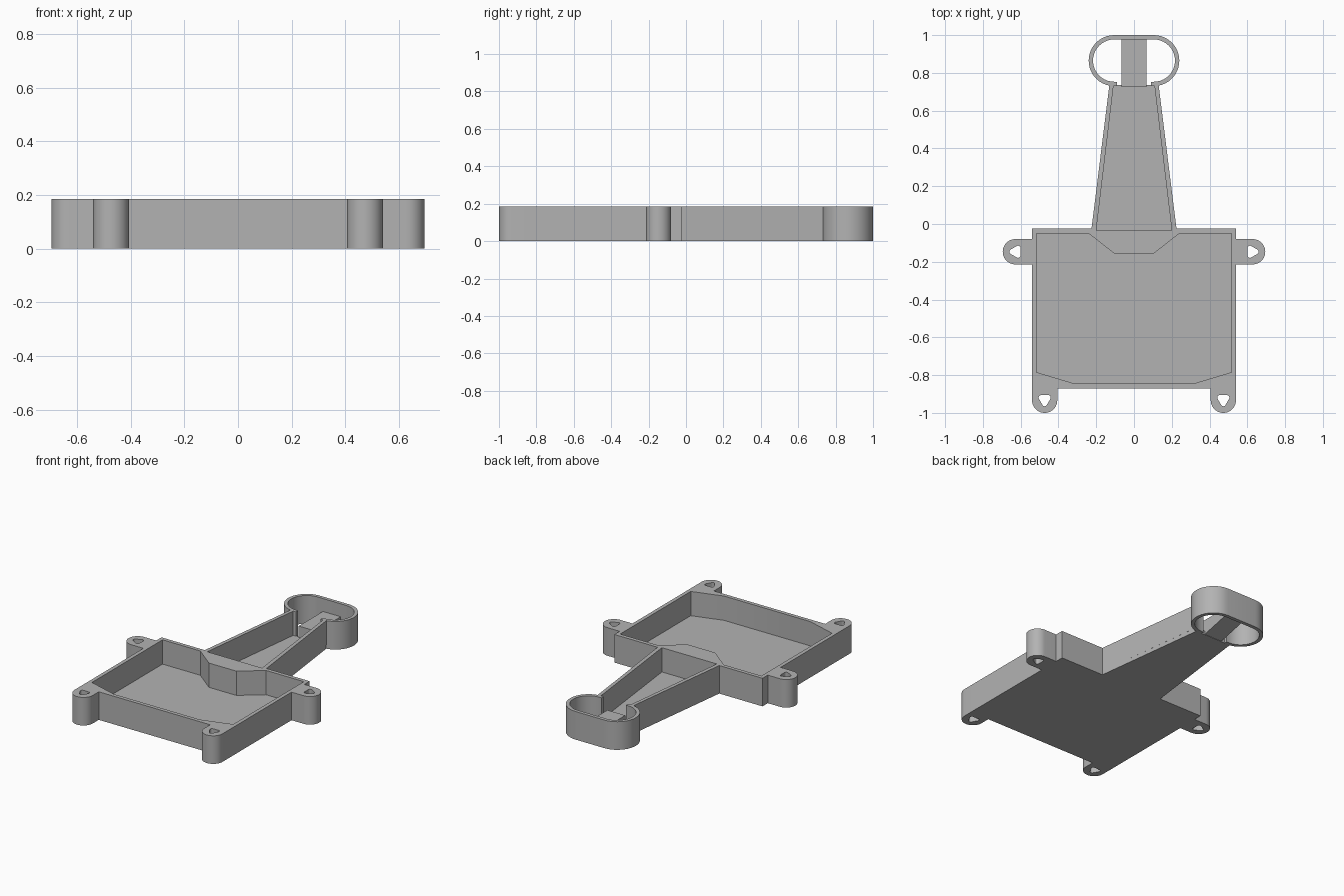
import bpy, bmesh, math
from mathutils import Matrix

cube = bpy.data.objects.get("Cube")
if cube:
    bpy.data.objects.remove(cube, do_unlink=True)

HEIGHT, FLOOR = 0.185, 0.025

grey = bpy.data.materials.new("plain grey")
grey.use_nodes = True
colour = (0.45, 0.45, 0.45, 1)
grey.diffuse_color = colour
grey.node_tree.nodes["Principled BSDF"].inputs["Base Color"].default_value = colour


def mirrored(half):
    """Close a right-hand half outline with its left-hand reflection."""
    return half + [(-x, y) for x, y in reversed(half)]


def arc(cx, cy, r, start, end, steps=20):
    angles = [math.radians(start + (end - start) * i / steps) for i in range(steps + 1)]
    return [(cx + r * math.cos(a), cy + r * math.sin(a)) for a in angles]


def finish(name, mesh):
    mesh.materials.clear()
    mesh.materials.append(grey)
    obj = bpy.data.objects.new(name, mesh)
    bpy.context.collection.objects.link(obj)
    bpy.ops.object.select_all(action='DESELECT')
    obj.select_set(True)
    bpy.context.view_layer.objects.active = obj
    bpy.ops.object.shade_smooth_by_angle(angle=math.radians(35))
    return obj


def prism(name, loops, z0, z1, matrix=Matrix()):
    """Extrude a flat outline; further loops become holes."""
    curve = bpy.data.curves.new(name, 'CURVE')
    curve.dimensions = '2D'
    curve.fill_mode = 'BOTH'
    curve.extrude = (z1 - z0) / 2
    for loop in loops:
        spline = curve.splines.new('POLY')
        spline.points.add(len(loop) - 1)
        for point, (x, y) in zip(spline.points, loop):
            point.co = (x, y, 0, 1)
        spline.use_cyclic_u = True
    helper = bpy.data.objects.new(name + " outline", curve)
    bpy.context.collection.objects.link(helper)
    graph = bpy.context.evaluated_depsgraph_get()
    mesh = bpy.data.meshes.new_from_object(helper.evaluated_get(graph))
    bpy.data.objects.remove(helper, do_unlink=True)
    mesh.transform(matrix @ Matrix.Translation((0, 0, (z0 + z1) / 2)))
    bm = bmesh.new()
    bm.from_mesh(mesh)
    bmesh.ops.remove_doubles(bm, verts=bm.verts, dist=1e-5)
    bmesh.ops.recalc_face_normals(bm, faces=bm.faces)
    bm.to_mesh(mesh)
    bm.free()
    return finish(name, mesh)


# Casing floor under the tray and the tapering neck
tray_edge = [(0.54, -0.87), (0.54, -0.025), (0.225, -0.025)]
prism("casing_floor", [mirrored(tray_edge + [(0.13, 0.735)])], 0, FLOOR)

# Walls: tray cavity with cut corners and a solid bump, neck open at its end
cavity = mirrored([(0.315, -0.845), (0.515, -0.785), (0.515, -0.05),
                   (0.24, -0.05), (0.1, -0.16)])
walls = mirrored(tray_edge + [(0.13, 0.74), (0.108, 0.735), (0.2, -0.035)])
prism("casing_walls", [walls, cavity], FLOOR, HEIGHT)

# Oval ring at the end of the neck, open toward the neck
outer = arc(0.105, 0.865, 0.135, -90, 90)
inner = arc(0.105, 0.865, 0.112, 90, -90)
ring = mirrored([(0.09, 0.73)] + outer)
ring += [(-x, y) for x, y in [(0.09, 0.753)] + inner[::-1]]
ring += inner + [(0.09, 0.753)]
prism("end_ring", [ring], 0, HEIGHT)

# Bridge across the ring, with a sloping underside
side = [(0.725, 0), (0.98, 0.06), (0.98, 0.1), (0.725, 0.1)]
turn = Matrix(((0, 0, 1, 0), (1, 0, 0, 0), (0, 1, 0, 0), (0, 0, 0, 1)))
prism("ring_bridge", [side], -0.065, 0.065, turn)

# Mounting lugs, drawn pointing along +x, each with a rounded triangular hole
lug_outline = [(-0.095, -0.067)] + arc(0, 0, 0.067, -90, 90) + [(-0.095, 0.067)]
hole = []
for angle in (0, 120, 240):
    a = math.radians(angle)
    hole += arc(0.022 * math.cos(a) - 0.003, 0.022 * math.sin(a), 0.013,
                angle - 60, angle + 60, 6)
lugs = {"left_side_lug": (0.628, -0.147, 0), "right_side_lug": (-0.628, -0.147, 180),
        "left_front_lug": (0.473, -0.933, -90), "right_front_lug": (-0.473, -0.933, -90)}
for name, (x, y, angle) in lugs.items():
    place = Matrix.Translation((x, y, 0)) @ Matrix.Rotation(math.radians(angle), 4, 'Z')
    prism(name, [lug_outline, hole], 0, HEIGHT, place)
